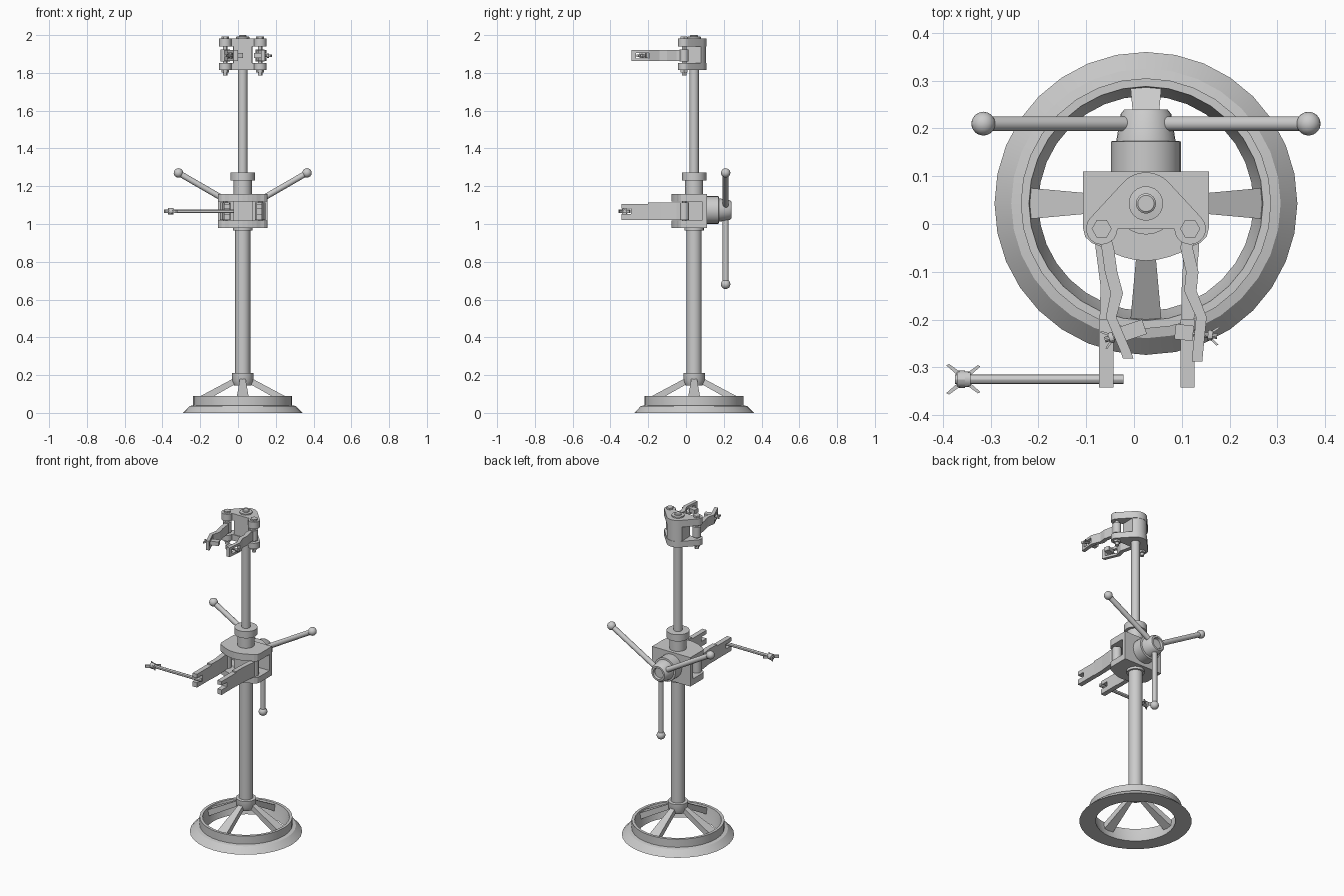
import bpy, bmesh
from math import sin, cos, pi, radians
from mathutils import Vector

if "Cube" in bpy.data.objects:
    bpy.data.objects.remove(bpy.data.objects["Cube"])

CX, CY = 0.025, 0.043          # pole axis
BOLT_DX, BOLT_Y = 0.0925, -0.01


def mesh(name, verts, faces, smooth=False):
    me = bpy.data.meshes.new(name)
    me.from_pydata([tuple(v) for v in verts], [], faces)
    bm = bmesh.new()
    bm.from_mesh(me)
    bmesh.ops.recalc_face_normals(bm, faces=bm.faces)
    bm.to_mesh(me)
    bm.free()
    ob = bpy.data.objects.new(name, me)
    bpy.context.collection.objects.link(ob)
    if smooth:
        bpy.ops.object.select_all(action='DESELECT')
        ob.select_set(True)
        bpy.context.view_layer.objects.active = ob
        bpy.ops.object.shade_smooth_by_angle(angle=radians(30))
    return ob


def lathe(name, profile, origin=(CX, CY, 0), axis=(0, 0, 1), n=24, closed=False, smooth=True):
    """Turn (radius, height) points around an axis."""
    q = Vector(axis).to_track_quat('Z', 'Y')
    o = Vector(origin)
    verts = [o + q @ Vector((r * cos(2 * pi * i / n), r * sin(2 * pi * i / n), h))
             for r, h in profile for i in range(n)]
    m = len(profile)
    faces = [(k * n + i, k * n + (i + 1) % n, (k + 1) % m * n + (i + 1) % n, (k + 1) % m * n + i)
             for k in range(m if closed else m - 1) for i in range(n)]
    if not closed:
        faces += [tuple(range(n)), tuple(range((m - 1) * n, m * n))]
    return mesh(name, verts, faces, smooth)


def rod(name, a, b, r, n=16, smooth=True):
    d = Vector(b) - Vector(a)
    return lathe(name, [(r, 0), (r, d.length)], a, d, n, smooth=smooth)


def prism(name, outline, z0, z1, smooth=False):
    n = len(outline)
    verts = [(x, y, z) for z in (z0, z1) for x, y in outline]
    faces = [(i, (i + 1) % n, n + (i + 1) % n, n + i) for i in range(n)]
    return mesh(name, verts, faces + [tuple(range(n)), tuple(range(n, 2 * n))], smooth)


def box(name, x0, x1, y0, y1, z0, z1):
    return prism(name, [(x0, y0), (x1, y0), (x1, y1), (x0, y1)], z0, z1)


def ribbon(name, path, z0, z1):
    """Bar following (x, y, half width) points."""
    return prism(name, [(x - w, y) for x, y, w in path] + [(x + w, y) for x, y, w in path[::-1]], z0, z1)


def arc(x, y, r, a0, a1, n=12):
    return [(x + r * cos(radians(a0 + (a1 - a0) * i / n)), y + r * sin(radians(a0 + (a1 - a0) * i / n)))
            for i in range(n + 1)]


def wing_nut(name, c, axis, size=1.0):
    c, a = Vector(c), Vector(axis).normalized()
    p = Vector((-a.y, a.x, 0))
    rod(name + "_body", c - a * 0.009 * size, c + a * 0.007 * size, 0.018 * size, 12)
    for s in (-1, 1):
        pts = [c + a * u * size + p * s * v * size for u, v in
               ((-0.005, 0.008), (0.006, 0.008), (0.030, 0.029), (0.024, 0.032), (0.002, 0.016))]
        prism(name + "_wing", [(v.x, v.y) for v in pts], c.z - 0.009 * size, c.z + 0.009 * size)


# Base ring with flared skirt
lathe("base_ring", [(0.317, 0), (0.282, 0.036), (0.262, 0.04), (0.262, 0.09),
                    (0.245, 0.09), (0.236, 0.04), (0.225, 0)], n=32, closed=True)

# Four sloping tapered spokes
for k in range(4):
    c, s = round(cos(k * pi / 2)), round(sin(k * pi / 2))
    vs = [(CX + r * c - w * s, CY + r * s + w * c, z)
          for r, h, zt, zb in ((0.04, 0.014, 0.187, 0.152), (0.25, 0.033, 0.075, 0.034))
          for w, z in ((-h, zb), (h, zb), (h, zt), (-h, zt))]
    mesh("base_spoke", vs, [(0, 1, 2, 3), (4, 5, 6, 7)] +
         [(i, (i + 1) % 4, 4 + (i + 1) % 4, 4 + i) for i in range(4)])

# Column
lathe("base_collar", [(0.045, 0.145), (0.057, 0.17), (0.057, 0.21), (0.04, 0.212)])
lathe("lower_pole", [(0.04, 0.15), (0.04, 0.98)])
lathe("clamp_under_collar", [(0.051, 0.965), (0.051, 0.985)])
lathe("clamp_neck", [(0.048, 1.15), (0.048, 1.23), (0.065, 1.23), (0.065, 1.272), (0.028, 1.273)])
lathe("upper_pole", [(0.025, 1.16), (0.025, 1.83)])
lathe("top_cap", [(0.036, 1.98), (0.036, 1.991), (0.021, 1.993), (0.021, 1.997), (0.017, 2.0)])

# Lower clamp: two plates, centre core and rear wall
half = [(0.132, 0.067), (0.132, -0.05), (0.127, -0.07), (0.113, -0.083), (0.095, -0.09),
        (0.072, -0.103), (0.048, -0.112), (0.024, -0.118)]
plate = [(CX + x, CY + y) for x, y in half] + [(CX, CY - 0.12)] + [(CX - x, CY + y) for x, y in half[::-1]]
prism("clamp_bottom_plate", plate, 0.98, 1.018)
prism("clamp_top_plate", plate, 1.118, 1.16)
box("clamp_core", CX - 0.052, CX + 0.052, -0.0, 0.10, 1.0, 1.14)
box("clamp_rear_wall", CX - 0.132, CX + 0.132, 0.086, 0.11, 0.98, 1.16)

# Upper head: rounded triangular plates with centre core
head = (arc(CX, CY, 0.065, 42.7, 137.3) + arc(CX - BOLT_DX, BOLT_Y, 0.033, 137.3, 360) +
        arc(CX + BOLT_DX, BOLT_Y, 0.033, 180, 402.7))
prism("head_bottom_plate", head, 1.815, 1.852, True)
prism("head_top_plate", head, 1.94, 1.983, True)
core = arc(CX, CY, 0.063, 35, 145) + [(CX - 0.05, -0.006), (CX + 0.05, -0.006)]
prism("head_core", core, 1.818, 1.983, True)

# Pivot bolts and knuckles
for s in (-1, 1):
    bx = CX + s * BOLT_DX
    for tag, z0, z1 in (("clamp", 0.985, 1.155), ("head", 1.785, 1.985)):
        rod(tag + "_pivot_bolt", (bx, BOLT_Y, z0), (bx, BOLT_Y, z1), 0.012, 12)
    rod("clamp_knuckle", (bx, BOLT_Y, 1.02), (bx, BOLT_Y, 1.113), 0.027)
    rod("head_knuckle", (bx, BOLT_Y, 1.86), (bx, BOLT_Y, 1.925), 0.024)
    for z0, z1 in ((1.983, 1.993), (1.803, 1.816)):
        rod("head_bolt_hex", (bx, BOLT_Y, z0), (bx, BOLT_Y, z1), 0.021, 6, False)

# Lower forked arms
for x0, ex, side in ((CX - BOLT_DX, -0.058, "left"), (CX + BOLT_DX, 0.112, "right")):
    ribbon(f"lower_arm_root_{side}", [(x0, -0.01, 0.016), (x0 + 0.003, -0.05, 0.016),
                                      (ex + 0.002, -0.13, 0.014), (ex, -0.20, 0.014)], 1.02, 1.113)
    ribbon(f"lower_arm_{side}", [(ex, -0.20, 0.015), (ex, -0.29, 0.015)], 1.022, 1.105)
    for z0, z1 in ((1.022, 1.053), (1.081, 1.105)):
        ribbon(f"lower_arm_tine_{side}", [(ex, -0.29, 0.015), (ex, -0.342, 0.015)], z0, z1)

# Swing rod with back-to-back wing nuts
rod("swing_rod", (-0.022, -0.325, 1.067), (-0.375, -0.325, 1.067), 0.01, 12)
wing_nut("rod_nut_outer", (-0.363, -0.325, 1.067), (-1, 0, 0))
wing_nut("rod_nut_inner", (-0.349, -0.325, 1.067), (1, 0, 0), 0.92)

# Upper slotted arms with cross bolts
arms = {"left": ([(-0.066, -0.01), (-0.055, -0.05), (-0.048, -0.10), (-0.036, -0.145), (-0.048, -0.195),
                  (-0.018, -0.265), (-0.012, -0.282)], (0.022, -0.215), (-0.048, -0.238)),
        "right": ([(0.117, -0.01), (0.11, -0.05), (0.122, -0.10), (0.118, -0.14), (0.141, -0.195),
                   (0.134, -0.265), (0.132, -0.288)], (0.086, -0.225), (0.16, -0.233))}
for side, (path, inner, outer) in arms.items():
    p = [(x, y, 0.013 if i < 4 else 0.011) for i, (x, y) in enumerate(path)]
    ribbon(f"upper_arm_{side}", p[:5], 1.863, 1.921)
    ribbon(f"upper_arm_tip_{side}", p[5:], 1.863, 1.921)
    for z0, z1 in ((1.863, 1.877), (1.906, 1.921)):
        ribbon(f"upper_arm_rail_{side}", p[4:6], z0, z1)
    a, b = Vector((*inner, 1.891)), Vector((*outer, 1.891))
    d = (b - a).normalized()
    q = Vector((-d.y, d.x, 0)) * 0.016
    e = a + d * (0.052 if side == "left" else 0.038)
    prism(f"upper_bolt_block_{side}", [(v.x, v.y) for v in (a - q, e - q, e + q, a + q)], 1.879, 1.904)
    rod(f"upper_cross_bolt_{side}", a + d * 0.02, b + d * 0.014, 0.006, 10)
    wing_nut(f"upper_wing_nut_{side}", b, d, 0.62)

# Rear tightening hub and three ball handles
HZ = 1.074
lathe("handle_hub", [(0.073, 0.10), (0.073, 0.173), (0.062, 0.174), (0.053, 0.23),
                     (0.045, 0.24), (0.034, 0.24), (0.031, 0.225)], (CX, 0, HZ), (0, 1, 0), 28)
for ang in (30, 150, 270):
    d = Vector((cos(radians(ang)), 0, sin(radians(ang))))
    c = Vector((CX, 0.21, HZ))
    rod("handle_rod", c + d * 0.03, c + d * 0.385, 0.0155)
    ball = [(0.025 * max(sin(pi * i / 10), 0.01), -0.025 * cos(pi * i / 10)) for i in range(11)]
    lathe("handle_ball", ball, c + d * 0.393, d, 20)
